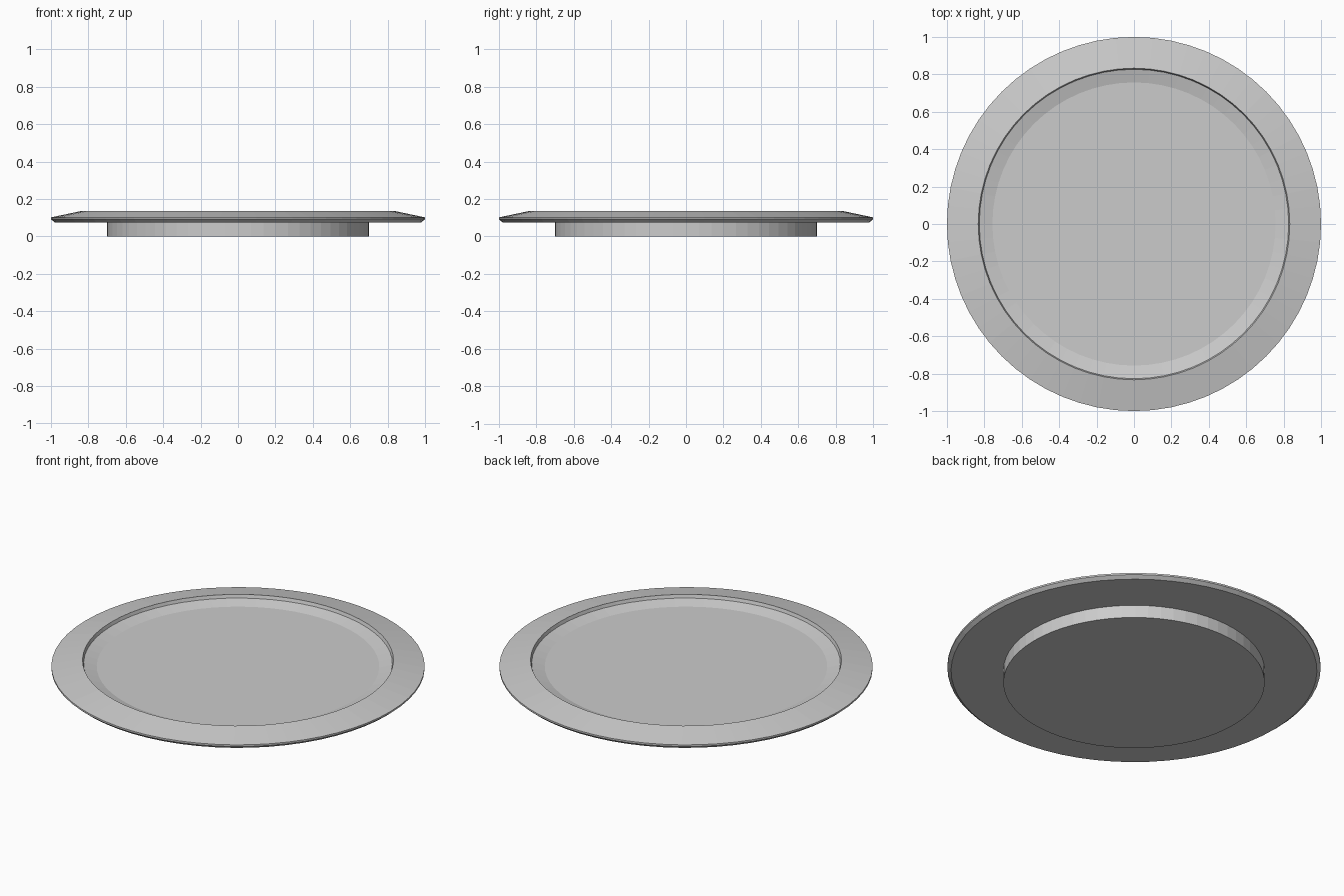
import bpy
import bmesh
from math import cos, sin, tau

SIDES = 64

cube = bpy.data.objects.get("Cube")
if cube:
    bpy.data.objects.remove(cube, do_unlink=True)

grey = bpy.data.materials.new("light_grey")
grey.use_nodes = True
colour = (0.6, 0.6, 0.6, 1.0)
grey.diffuse_color = colour
grey.node_tree.nodes["Principled BSDF"].inputs["Base Color"].default_value = colour


def lathe(name, profile, cap_start=False, cap_end=False):
    """Revolve (radius, height) points round z, listed from bottom outward and up."""
    bm = bmesh.new()
    rings = [[bm.verts.new((r * cos(tau * i / SIDES), r * sin(tau * i / SIDES), z))
              for i in range(SIDES)] for r, z in profile]
    for low, high in zip(rings, rings[1:]):
        for i in range(SIDES):
            j = (i + 1) % SIDES
            bm.faces.new((low[i], low[j], high[j], high[i]))
    if cap_start:
        bm.faces.new(rings[0][::-1])
    if cap_end:
        bm.faces.new(rings[-1])
    mesh = bpy.data.meshes.new(name)
    bm.to_mesh(mesh)
    bm.free()
    mesh.materials.append(grey)
    obj = bpy.data.objects.new(name, mesh)
    bpy.context.collection.objects.link(obj)
    return obj


# Round housing below the flange
lathe("housing", [(0.70, 0), (0.70, 0.075)], cap_start=True)

# Sloping flange with a chamfered lower edge and a short inner wall
lathe("trim_ring", [(0.70, 0.075), (0.98, 0.075), (1, 0.092), (1, 0.102),
                    (0.833, 0.137), (0.827, 0.118)])

# Shallow dished panel inside the flange
lathe("dished_panel", [(0.827, 0.118), (0.757, 0.10)], cap_end=True)
